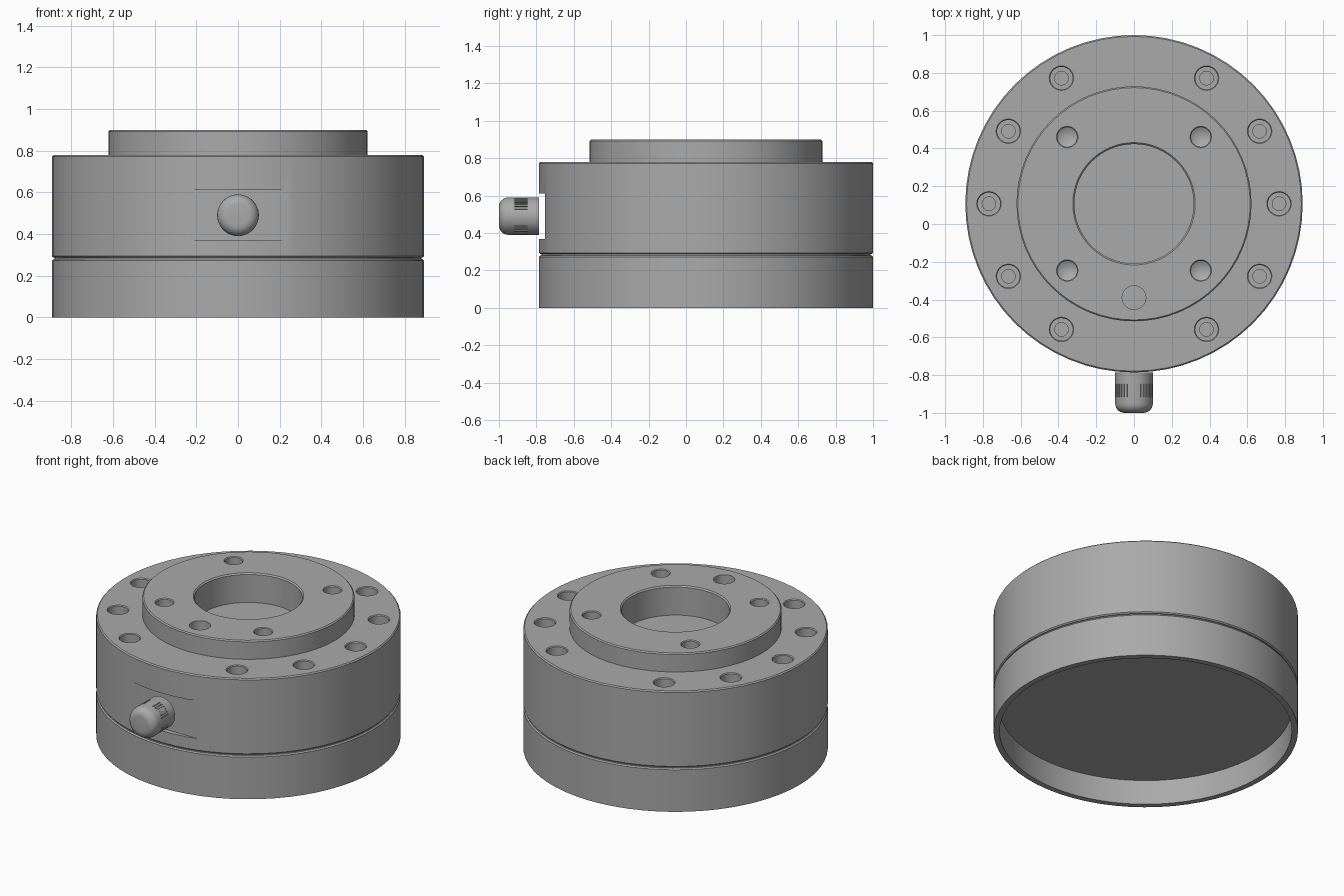
import bpy, bmesh, math
from mathutils import Matrix, Vector

if "Cube" in bpy.data.objects:
    bpy.data.objects.remove(bpy.data.objects["Cube"], do_unlink=True)

CY = 0.107      # body axis position in y
GLAND_Z = 0.49  # height of the cable gland axis

steel = bpy.data.materials.new("steel grey")
steel.use_nodes = True
grey = (0.40, 0.40, 0.40, 1)
steel.diffuse_color = grey
steel.node_tree.nodes["Principled BSDF"].inputs["Base Color"].default_value = grey


def lathe(bm, profile, steps, matrix=Matrix()):
    """Revolve (radius, height) points about z; end points lie on the axis."""
    part = bmesh.new()
    verts = [part.verts.new((r, 0, z)) for r, z in profile]
    edges = [part.edges.new(pair) for pair in zip(verts, verts[1:])]
    bmesh.ops.spin(part, geom=verts + edges, cent=(0, 0, 0), axis=(0, 0, 1),
                   angle=math.tau, steps=steps)
    bmesh.ops.remove_doubles(part, verts=part.verts, dist=1e-5)
    bmesh.ops.recalc_face_normals(part, faces=part.faces)
    part.transform(matrix)
    temp = bpy.data.meshes.new("temp")
    part.to_mesh(temp)
    part.free()
    bm.from_mesh(temp)
    bpy.data.meshes.remove(temp)


def make_object(name, bm):
    mesh = bpy.data.meshes.new(name)
    bm.to_mesh(mesh)
    bm.free()
    mesh.materials.append(steel)
    obj = bpy.data.objects.new(name, mesh)
    bpy.context.collection.objects.link(obj)
    return obj


def activate(obj):
    bpy.ops.object.select_all(action='DESELECT')
    obj.select_set(True)
    bpy.context.view_layer.objects.active = obj


def cut(obj, cutter):
    mod = obj.modifiers.new("cut", 'BOOLEAN')
    mod.operation = 'DIFFERENCE'
    mod.solver = 'EXACT'
    mod.object = cutter
    activate(obj)
    bpy.ops.object.modifier_apply(modifier=mod.name)
    bpy.data.objects.remove(cutter, do_unlink=True)


def smooth(obj):
    activate(obj)
    bpy.ops.object.shade_smooth_by_angle(angle=math.radians(30))


def add_box(bm, size, matrix):
    bmesh.ops.create_cube(bm, size=1, matrix=matrix @ Matrix.Diagonal((*size, 1)))


# Housing: hollow base, groove, main drum, raised flange and centre recess
bm = bmesh.new()
lathe(bm, [(0, 0.16), (0.857, 0.16), (0.857, 0), (0.893, 0),
           (0.893, 0.272), (0.886, 0.279), (0.88, 0.279), (0.88, 0.287),
           (0.886, 0.287), (0.893, 0.294), (0.893, 0.772), (0.886, 0.779),
           (0.622, 0.779), (0.622, 0.892), (0.615, 0.899), (0.324, 0.899),
           (0.316, 0.891), (0.316, 0.71), (0, 0.71)],
      64, Matrix.Translation((0, CY, 0)))
housing = make_object("housing", bm)

# Hole cutters
bm = bmesh.new()


def polar(radius, degrees, z):
    a = math.radians(degrees)
    return Matrix.Translation((radius * math.cos(a), CY + radius * math.sin(a), z))


for angle in range(0, 360, 30):
    if angle not in (90, 270):   # counterbored mounting holes
        lathe(bm, [(0, -0.3), (0.036, -0.3), (0.036, -0.1), (0.06, -0.1),
                   (0.06, -0.005), (0.069, 0.004), (0.069, 0.03), (0, 0.03)],
              24, polar(0.768, angle, 0.779))
for angle in range(45, 360, 90):  # cone-bottomed holes in the flange
    lathe(bm, [(0, -0.18), (0.052, -0.15), (0.052, -0.005),
               (0.059, 0.002), (0.059, 0.03), (0, 0.03)],
          24, polar(0.5, angle, 0.899))
lathe(bm, [(0, -0.1), (0.063, -0.1), (0.063, 0.03), (0, 0.03)],
      24, polar(0.497, 270, 0.899))   # plain locating hole
# Flat seat milled into the front wall
add_box(bm, (0.8, 0.2, 0.244), Matrix.Translation((0, -0.853, GLAND_Z)))
cut(housing, make_object("housing_cutter", bm))
smooth(housing)

# Cable gland: rounded cap pointing to the front
to_front = Matrix.Translation((0, 0, GLAND_Z)) @ Matrix.Rotation(math.pi / 2, 4, 'X')
dome = [(0.05 + 0.05 * math.cos(t), 0.95 + 0.05 * math.sin(t))
        for t in (math.radians(15 * i) for i in range(7))]
bm = bmesh.new()
lathe(bm, [(0, 0.787), (0.1, 0.787)] + dome + [(0, 1.0)], 48, to_front)
gland = make_object("cable_gland", bm)

# Grip slots in four groups around the cap
bm = bmesh.new()
for quarter in range(4):
    for i in range(6):
        turn = Matrix.Rotation(math.radians(90 * quarter + 20 + 10 * i), 4, 'Z')
        add_box(bm, (0.02, 0.007, 0.07),
                to_front @ turn @ Matrix.Translation((0.104, 0, 0.882)))
cut(gland, make_object("grip_cutter", bm))
smooth(gland)
